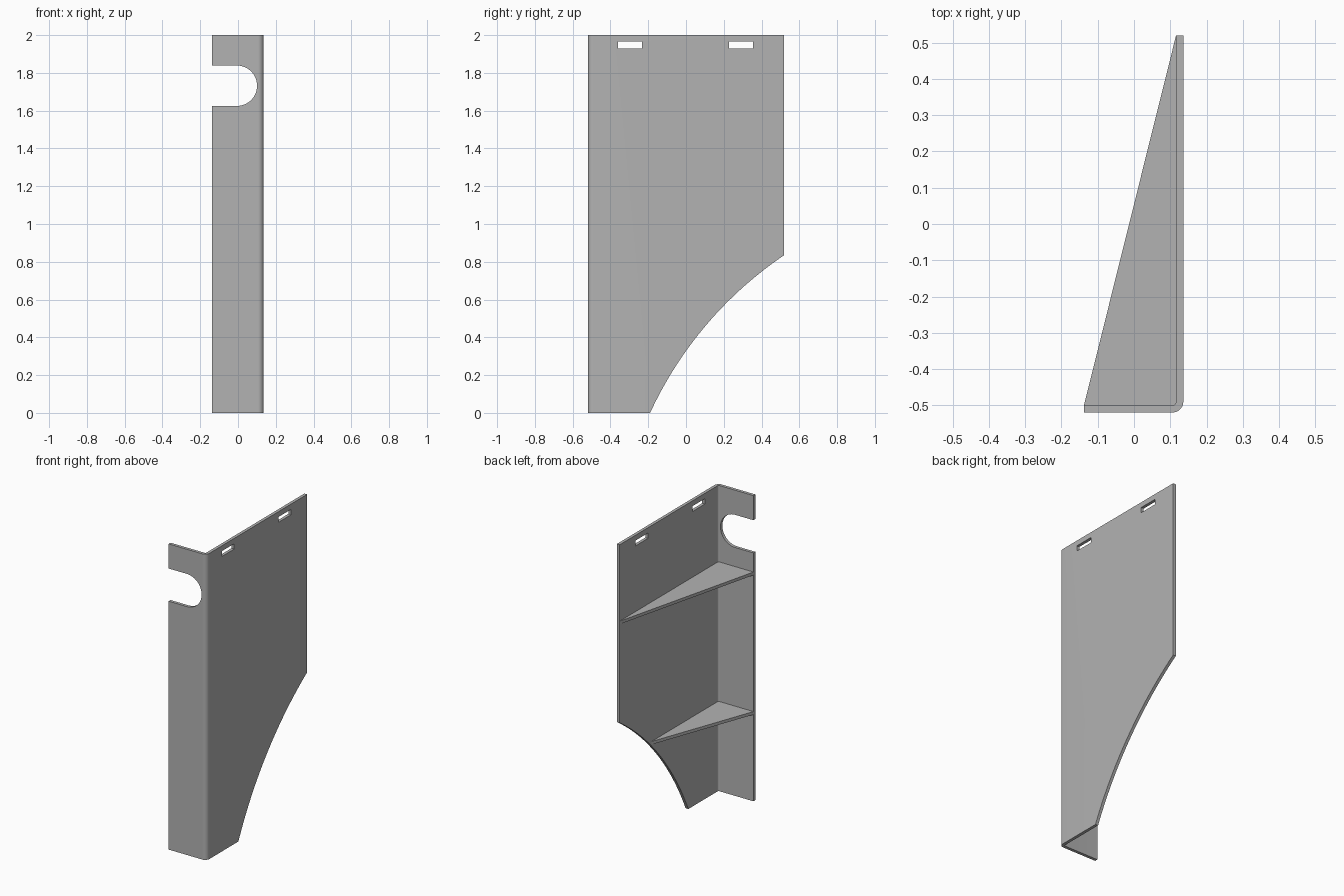
import bpy, bmesh, math
from mathutils import Vector

cube = bpy.data.objects.get("Cube")
if cube:
    bpy.data.objects.remove(cube, do_unlink=True)

grey = bpy.data.materials.new("plain grey")
grey.use_nodes = True
colour = (0.45, 0.45, 0.45, 1)
grey.diffuse_color = colour
grey.node_tree.nodes["Principled BSDF"].inputs["Base Color"].default_value = colour

LEFT, RIGHT = -0.138, 0.136      # sheet extents in x
FRONT, BACK = -0.52, 0.52        # sheet extents in y
T = 0.02                         # sheet thickness


def prism(name, points, depth):
    """Extrude a closed outline of 3D points along a vector."""
    bm = bmesh.new()
    face = bm.faces.new([bm.verts.new(p) for p in points])
    ext = bmesh.ops.extrude_face_region(bm, geom=[face])
    moved = [v for v in ext["geom"] if isinstance(v, bmesh.types.BMVert)]
    bmesh.ops.translate(bm, verts=moved, vec=Vector(depth))
    bmesh.ops.recalc_face_normals(bm, faces=bm.faces)
    mesh = bpy.data.meshes.new(name)
    bm.to_mesh(mesh)
    bm.free()
    mesh.materials.append(grey)
    obj = bpy.data.objects.new(name, mesh)
    bpy.context.collection.objects.link(obj)
    return obj


def arc(cx, cy, r, start, end, steps):
    """Points on a circular arc, angles in degrees."""
    angles = [math.radians(start + (end - start) * i / steps) for i in range(steps + 1)]
    return [(cx + r * math.cos(a), cy + r * math.sin(a)) for a in angles]


# Bent sheet: front flange and side panel joined by a rounded fold
bend = (RIGHT - 0.03, FRONT + 0.03)
outline = [(LEFT, FRONT)] + arc(*bend, 0.03, -90, 0, 10)
outline += [(RIGHT, BACK), (RIGHT - T, BACK)]
outline += arc(*bend, 0.03 - T, 0, -90, 10) + [(LEFT, FRONT + T)]
sheet = prism("bent_sheet", [(x, y, 0) for x, y in outline], (0, 0, 2))

# Cutter for the open round-ended notch in the flange
notch = [(LEFT - 0.1, 1.625)] + arc(-0.006, 1.732, 0.107, -90, 90, 24) + [(LEFT - 0.1, 1.839)]
cutters = [prism("notch_cutter", [(x, FRONT - 0.1, z) for x, z in notch], (0, 0.2, 0))]

# Cutters for the two slots along the top of the panel
for y in (-0.297, 0.291):
    slot = [(y - 0.064, 1.93), (y + 0.064, 1.93), (y + 0.064, 1.965), (y - 0.064, 1.965)]
    cutters.append(prism("slot_cutter", [(0, a, z) for a, z in slot], (0.3, 0, 0)))

# Cutter for the sweeping lower back edge
a, b, sagitta = Vector((-0.19, 0)), Vector((BACK, 0.835)), 0.075
along = (b - a).normalized()
out = Vector((-along.y, along.x))
half = (b - a).length / 2
radius = (half ** 2 + sagitta ** 2) / (2 * sagitta)
centre = (a + b) / 2 + out * (sagitta - radius)
middle = math.degrees(math.atan2(out.y, out.x))
spread = math.degrees(math.asin(half / radius))
sweep = arc(*centre, radius, middle + spread + 1, middle - spread - 1, 36)
sweep += [(BACK + 0.2, sweep[-1][1]), (BACK + 0.2, -0.2), (sweep[0][0], -0.2)]
cutters.append(prism("sweep_cutter", [(0, y, z) for y, z in sweep], (0.3, 0, 0)))

# Cut the sheet and discard the cutters
for cutter in cutters:
    cutter.hide_render = True
    mod = sheet.modifiers.new("cut", "BOOLEAN")
    mod.operation = "DIFFERENCE"
    mod.solver = "EXACT"
    mod.object = cutter
bpy.context.view_layer.objects.active = sheet
sheet.select_set(True)
for mod in list(sheet.modifiers):
    bpy.ops.object.modifier_apply(modifier=mod.name)
for cutter in cutters:
    bpy.data.objects.remove(cutter, do_unlink=True)
bpy.ops.object.shade_smooth_by_angle(angle=math.radians(30))

# Triangular stiffening ribs inside the fold
for name, top, reach in (("upper_rib", 1.5, BACK), ("lower_rib", 0.587, 0.19)):
    x, y = RIGHT - T, FRONT + T
    prism(name, [(LEFT, y, top), (x, y, top), (x, reach, top)], (0, 0, -T))
